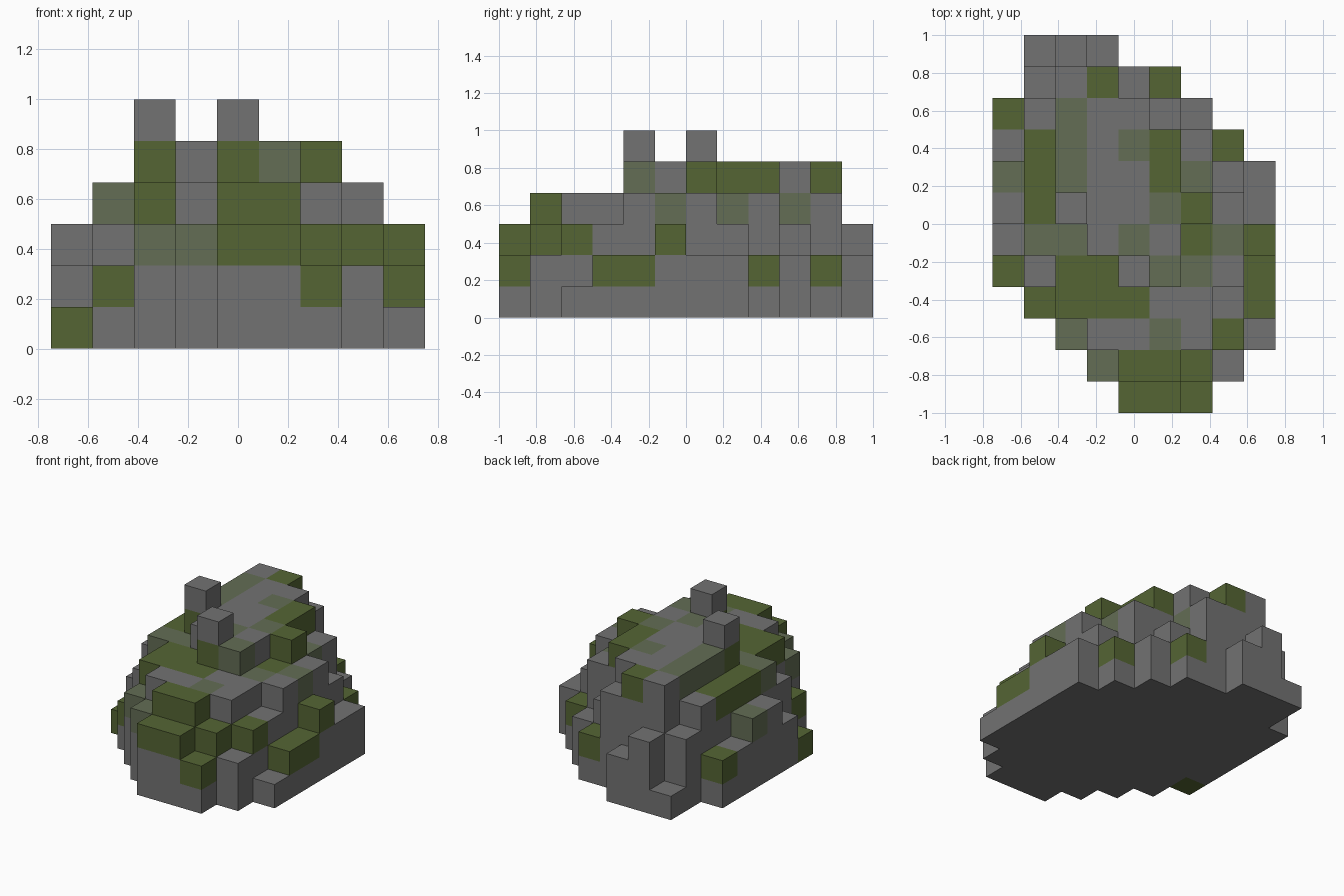
import bpy
import bmesh
from mathutils import Vector

cube = bpy.data.objects.get("Cube")
if cube:
    bpy.data.objects.remove(cube, do_unlink=True)

UNIT = 1 / 6  # edge of one stone block

# Plan of the mound, back row first: block count of each stack
HEIGHTS = [
    "013200000",
    "035542000",
    "245553200",
    "245555420",
    "345555432",
    "345555542",
    "244555443",
    "134455442",
    "024444432",
    "003444431",
    "000344320",
    "000033200",
]

# Growth on the top block of each stack: d = dense moss, m = thin moss
GROWTH = [
    ".........",
    "...d.d...",
    "d.m......",
    ".dm.md.d.",
    "mdm..dm..",
    ".dd..md..",
    ".mm.m.dmd",
    "d.dddmm.d",
    ".dddd...d",
    "..m..m.d.",
    "...mddd..",
    "....ddd..",
]


def make_material(name, color):
    mat = bpy.data.materials.new(name)
    mat.use_nodes = True
    mat.diffuse_color = (*color, 1)
    bsdf = mat.node_tree.nodes["Principled BSDF"]
    bsdf.inputs["Base Color"].default_value = (*color, 1)
    bsdf.inputs["Roughness"].default_value = 0.9
    return mat


MATERIALS = [
    make_material("grey stone", (0.17, 0.17, 0.17)),
    make_material("dense moss", (0.09, 0.13, 0.034)),
    make_material("thin moss", (0.125, 0.153, 0.09)),
]
SLOT = {".": 0, "d": 1, "m": 2}

# Fill the stacks of the mound
rows, cols = len(HEIGHTS), len(HEIGHTS[0])
mound = {}
for r, (heights, growth) in enumerate(zip(HEIGHTS, GROWTH)):
    y = rows - 1 - r
    for x, (h, g) in enumerate(zip(heights, growth)):
        top = int(h)
        for z in range(top):
            mound[x, y, z] = SLOT[g] if z == top - 1 else 0
mound[4, 9, 3] = SLOT["m"]  # mossy block in the back slope

# Single blocks standing on the mound
pinnacles = {"front_pinnacle": (4, 4, 5), "back_pinnacle": (2, 6, 5)}
filled = set(mound) | set(pinnacles.values())


def build_blocks(name, blocks):
    """Mesh of the outer faces of the given blocks."""
    bm = bmesh.new()
    for cell, slot in blocks.items():
        center = Vector(cell) + Vector((0.5, 0.5, 0.5))
        for axis in range(3):
            for sign in (-1, 1):
                out = Vector((0, 0, 0))
                out[axis] = sign
                if tuple(int(c + o) for c, o in zip(cell, out)) in filled:
                    continue
                u, v = Vector((0, 0, 0)), Vector((0, 0, 0))
                u[(axis + 1) % 3] = 0.5
                v[(axis + 2) % 3] = 0.5 * sign
                mid = center + out * 0.5
                corners = (mid - u - v, mid + u - v, mid + u + v, mid - u + v)
                face = bm.faces.new([bm.verts.new(c) for c in corners])
                face.material_index = slot
    bmesh.ops.remove_doubles(bm, verts=bm.verts, dist=0.01)
    # Centre the plan and scale blocks to size
    bmesh.ops.translate(bm, verts=bm.verts, vec=(-cols / 2, -rows / 2, 0))
    bmesh.ops.scale(bm, verts=bm.verts, vec=(UNIT, UNIT, UNIT))
    mesh = bpy.data.meshes.new(name)
    bm.to_mesh(mesh)
    bm.free()
    for mat in MATERIALS:
        mesh.materials.append(mat)
    obj = bpy.data.objects.new(name, mesh)
    bpy.context.collection.objects.link(obj)
    return obj


build_blocks("rock_mound", mound)
for name, cell in pinnacles.items():
    build_blocks(name, {cell: SLOT["."]})
